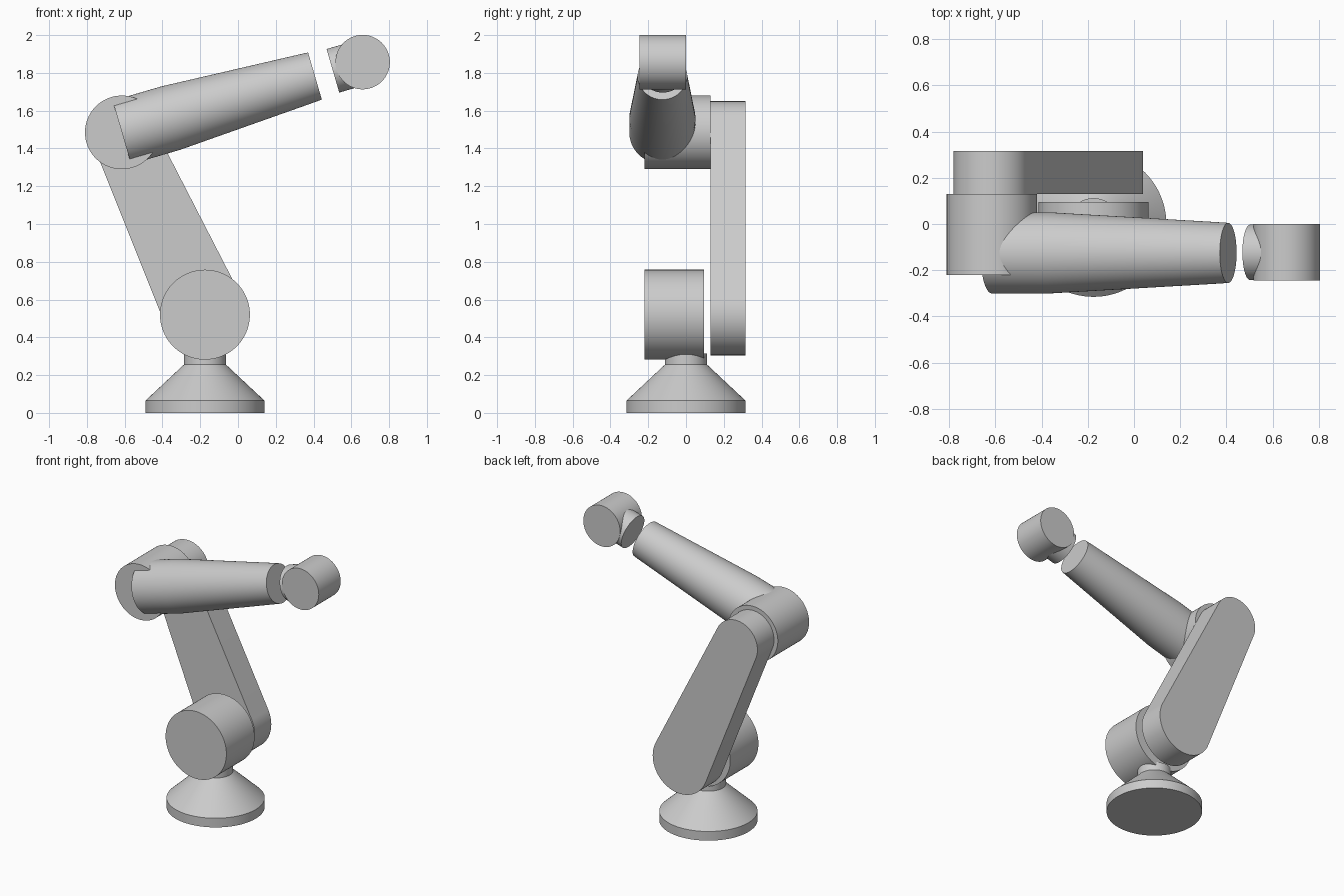
import bpy
import bmesh
from math import sin, cos, pi, atan2
from mathutils import Vector

cube = bpy.data.objects.get("Cube")
if cube:
    bpy.data.objects.remove(cube, do_unlink=True)

SIDES = 96
GREY = (0.6, 0.6, 0.6, 1)
grey = bpy.data.materials.new("light_grey")
grey.use_nodes = True
grey.diffuse_color = GREY
grey.node_tree.nodes["Principled BSDF"].inputs["Base Color"].default_value = GREY


def loft(name, rings):
    """Skin a list of equal rings of points and cap both ends."""
    bm = bmesh.new()
    loops = [[bm.verts.new(p) for p in ring] for ring in rings]
    for low, high in zip(loops, loops[1:]):
        for i in range(len(low)):
            j = (i + 1) % len(low)
            bm.faces.new((low[i], low[j], high[j], high[i]))
    bm.faces.new(loops[0][::-1])
    bm.faces.new(loops[-1])
    bmesh.ops.recalc_face_normals(bm, faces=bm.faces)
    mesh = bpy.data.meshes.new(name)
    bm.to_mesh(mesh)
    bm.free()
    mesh.materials.append(grey)
    obj = bpy.data.objects.new(name, mesh)
    bpy.context.collection.objects.link(obj)
    bpy.ops.object.select_all(action="DESELECT")
    obj.select_set(True)
    bpy.context.view_layer.objects.active = obj
    bpy.ops.object.shade_smooth_by_angle(angle=pi / 9)
    return obj


def lathe(name, origin, axis, profile):
    """Turn (distance along axis, radius) pairs around an axis."""
    turn = Vector((0, 0, 1)).rotation_difference(Vector(axis))
    origin = Vector(origin)
    rings = []
    for dist, r in profile:
        rings.append([origin + turn @ Vector((r * cos(2 * pi * i / SIDES),
                                              r * sin(2 * pi * i / SIDES), dist))
                      for i in range(SIDES)])
    return loft(name, rings)


def drum(name, centre, radius, front, back):
    """Cylinder lying along y."""
    return lathe(name, (centre.x, 0, centre.z), (0, 1, 0),
                 [(front, radius), (back, radius)])


# Joint centres
shoulder = Vector((-0.175, 0, 0.52))
elbow = Vector((-0.615, 0, 1.485))
wrist = Vector((0.66, 0, 1.857))

# Base with conical pedestal and neck
lathe("base", (shoulder.x, 0, 0), (0, 0, 1),
      [(0, 0.315), (0.065, 0.315), (0.255, 0.112), (0.315, 0.112)])

# Joint drums
drum("shoulder_joint", shoulder, 0.238, -0.22, 0.095)
drum("elbow_joint", elbow, 0.195, -0.22, 0.13)
drum("wrist_joint", wrist, 0.144, -0.245, 0)

# Upper arm: tapered link with rounded ends
link = elbow - shoulder
R_LOW, R_TOP = 0.215, 0.165
heading = atan2(link.z, link.x)
spread = pi / 2 - (R_LOW - R_TOP) / link.length
outline = []
for centre, r, start, end in ((elbow, R_TOP, -spread, spread),
                              (shoulder, R_LOW, spread, 2 * pi - spread)):
    for i in range(SIDES // 2 + 1):
        a = heading + start + (end - start) * i / (SIDES // 2)
        outline.append((centre.x + r * cos(a), centre.z + r * sin(a)))
loft("upper_arm", [[(x, y, z) for x, z in outline] for y in (0.13, 0.315)])

# Forearm and wrist collar share one axis
reach = wrist - elbow
start = elbow + Vector((0, -0.125, 0))
lathe("forearm", start, reach.normalized(),
      [(0, 0.175), (0.27, 0.175), (1.0, 0.134), (1.065, 0.13)])
lathe("wrist_collar", start + Vector((0, 0.0025, 0)), reach.normalized(),
      [(1.164, 0.12), (reach.length, 0.12)])
